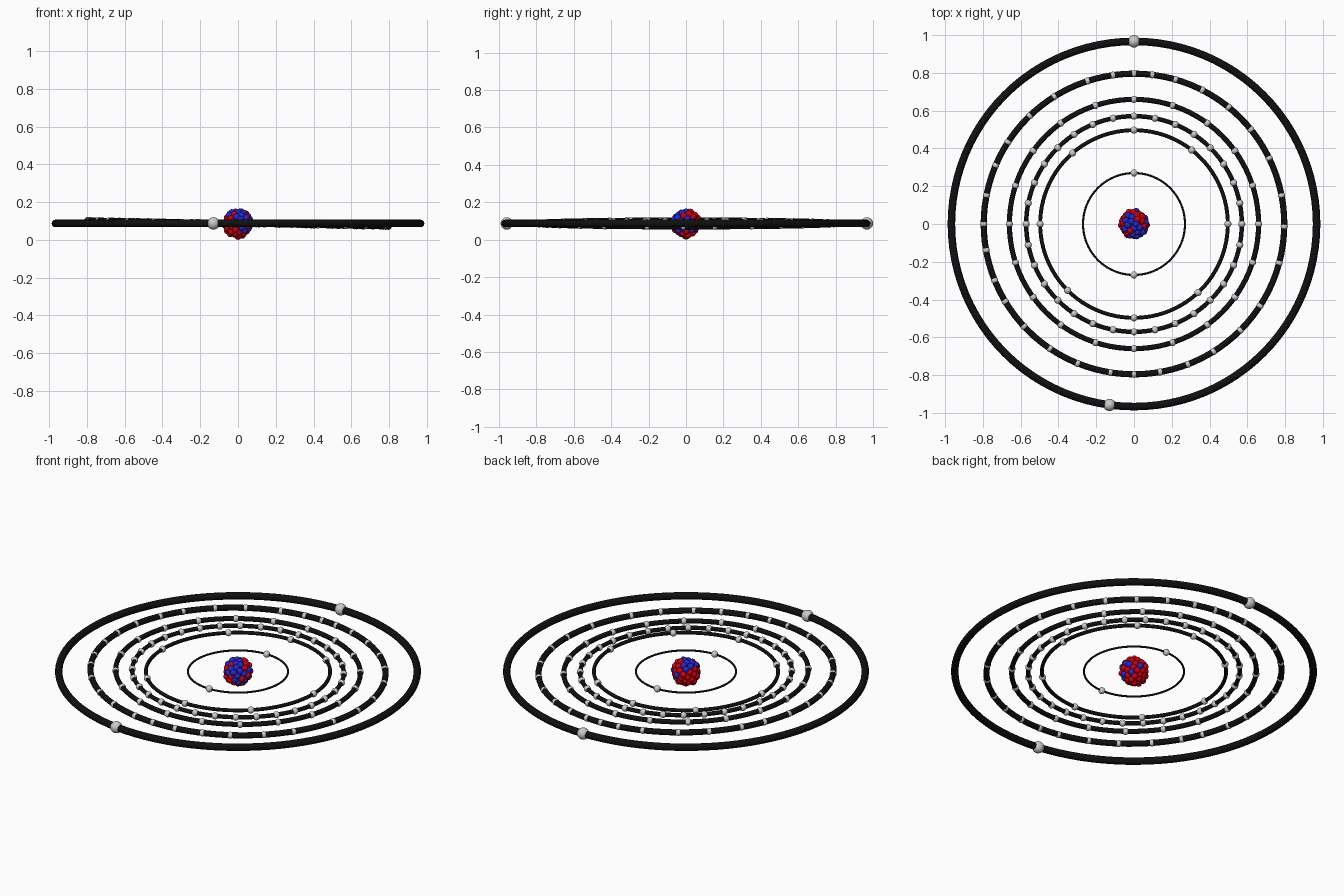
import bpy, bmesh, math, random
from mathutils import Vector, Matrix

if "Cube" in bpy.data.objects:
    bpy.data.objects.remove(bpy.data.objects["Cube"])

random.seed(4)
CZ = 0.087
CENTRE = Vector((0, 0, CZ))


def material(name, rgb):
    m = bpy.data.materials.new(name)
    m.diffuse_color = (*rgb, 1)
    m.use_nodes = True
    m.node_tree.nodes["Principled BSDF"].inputs["Base Color"].default_value = m.diffuse_color
    return m


BLACK = material("black", (0.005, 0.005, 0.005))
RED = material("red", (0.6, 0.0, 0.005))
BLUE = material("blue", (0.02, 0.02, 0.6))


def finish(name, bm, mat=None):
    me = bpy.data.meshes.new(name)
    bm.to_mesh(me)
    bm.free()
    for p in me.polygons:
        p.use_smooth = True
    ob = bpy.data.objects.new(name, me)
    bpy.context.collection.objects.link(ob)
    if mat:
        me.materials.append(mat)
    return ob


def balls(name, points, r, mat=None):
    bm = bmesh.new()
    for p in points:
        bmesh.ops.create_uvsphere(bm, u_segments=16, v_segments=10, radius=r,
                                  matrix=Matrix.Translation(p))
    return finish(name, bm, mat)


def even(n):
    return [360 * i / n for i in range(n)]


# electron angles, clockwise from the back of the ring
shell_2 = [0, 38, 90, 137, 180, 225, 270, 319]
shell_5 = [0, 7, 16, 27, 39, 51, 64, 79, 91, 105, 123, 135, 148, 159, 170, 180,
           189, 202, 214, 227, 239, 248, 260, 270, 281, 293, 303, 316, 328, 342, 352]

# ring radius, electron angles, electron radius, tilt in degrees
shells = [
    (0.270, [0, 180], 0.019, 0),
    (0.497, shell_2, 0.019, 0),
    (0.571, even(32), 0.019, 1.1),
    (0.660, even(20), 0.019, 1.1),
    (0.796, shell_5, 0.019, 1.1),
    (0.967, [0, 187.7], 0.033, 0),
]

# orbit rings with their electrons
for i, (R, angles, er, tilt) in enumerate(shells, 1):
    rot = Matrix.Rotation(math.radians(tilt), 3, 'Y')
    bpy.ops.mesh.primitive_torus_add(
        major_radius=R, minor_radius=R * 0.0207, major_segments=96,
        minor_segments=12, location=CENTRE, rotation=(0, math.radians(tilt), 0))
    ring = bpy.context.object
    ring.name = f"orbit_ring_{i}"
    ring.data.materials.append(BLACK)
    bpy.ops.object.shade_smooth()
    pts = [CENTRE + rot @ Vector((R * math.sin(math.radians(a)),
                                  R * math.cos(math.radians(a)), 0)) for a in angles]
    balls(f"electrons_{i}", pts, er)

# nucleus: packed shell of nucleons, blue ones gathered towards the upper front right
protons, neutrons = [], []
N = 66
for i in range(N):
    z = 1 - 2 * (i + 0.5) / N
    a = i * math.pi * (3 - math.sqrt(5))
    s = math.sqrt(1 - z * z)
    d = Vector((s * math.cos(a), s * math.sin(a), z))
    p = CENTRE + d * random.uniform(0.060, 0.069)
    bias = d.dot(Vector((0.35, -0.3, 0.45)))
    (neutrons if random.random() < 0.3 + 0.6 * bias else protons).append(p)
protons.append(CENTRE - Vector((0, 0, 0.069)))
balls("protons", protons, 0.018, RED)
balls("neutrons", neutrons, 0.018, BLUE)
balls("nucleus_core", [CENTRE], 0.055, RED)
